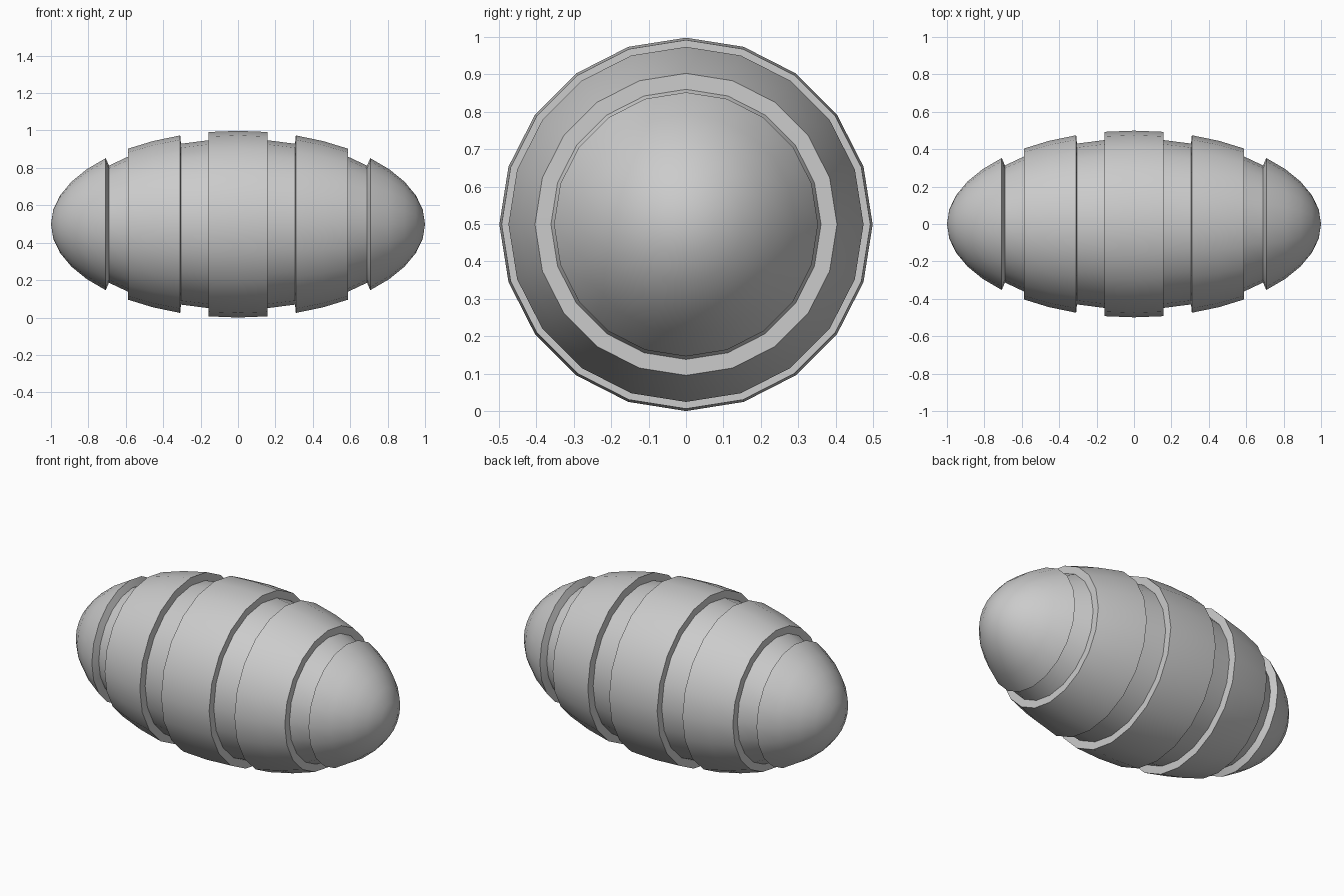
import bpy
import bmesh
from math import sin, cos, pi, radians

SIDES = 20
RADIUS = 0.499

cube = bpy.data.objects.get("Cube")
if cube:
    bpy.data.objects.remove(cube, do_unlink=True)

grey = bpy.data.materials.new("plain_grey")
grey.use_nodes = True
grey.diffuse_color = (0.6, 0.6, 0.6, 1)
grey.node_tree.nodes["Principled BSDF"].inputs["Base Color"].default_value = (0.6, 0.6, 0.6, 1)


def arc(first, last):
    """Points (x, radius) of the egg outline, in steps of 9 degrees from the right-hand tip."""
    return [(-cos(i * pi / SIDES), RADIUS * sin(i * pi / SIDES)) for i in range(first, last + 1)]


def lathe(name, profile):
    """Turn a profile, listed from -x to +x, around the long axis."""
    bm = bmesh.new()
    rings = []
    for x, r in profile:
        rings.append([bm.verts.new((x, r * cos(2 * pi * j / SIDES), r * sin(2 * pi * j / SIDES)))
                      for j in range(SIDES)])
    for a, b in zip(rings, rings[1:]):
        for j in range(SIDES):
            k = (j + 1) % SIDES
            bm.faces.new((a[j], a[k], b[k], b[j]))
    # Close the pole of a cap
    bmesh.ops.remove_doubles(bm, verts=bm.verts[:], dist=0.0001)
    mesh = bpy.data.meshes.new(name)
    bm.to_mesh(mesh)
    bm.free()
    mesh.materials.append(grey)
    obj = bpy.data.objects.new(name, mesh)
    obj.location.z = RADIUS
    bpy.context.collection.objects.link(obj)
    bpy.ops.object.select_all(action='DESELECT')
    obj.select_set(True)
    bpy.context.view_layer.objects.active = obj
    bpy.ops.object.shade_smooth_by_angle(angle=radians(30))


def lathe_pair(name, profile):
    """Make a part on the right (-x) and its mirror image on the left."""
    lathe("right_" + name, profile)
    lathe("left_" + name, [(-x, r) for x, r in reversed(profile)])


# Floor corners of the two grooves on the right half
outer_groove = [(-0.69, 0.313), (-0.588, 0.361)]
inner_groove = [(-0.305, 0.43), (-0.156, 0.449)]

# Rounded end caps with their undercut rims
lathe_pair("end_cap", arc(0, 5) + outer_groove[:1])
# Recessed grooves
lathe_pair("outer_groove", outer_groove)
lathe_pair("inner_groove", inner_groove)
# Raised bands with their side walls
lathe_pair("side_band", outer_groove[1:] + arc(6, 8) + inner_groove[:1])
x, r = inner_groove[1]
lathe("centre_band", [(x, r)] + arc(9, 11) + [(-x, r)])
